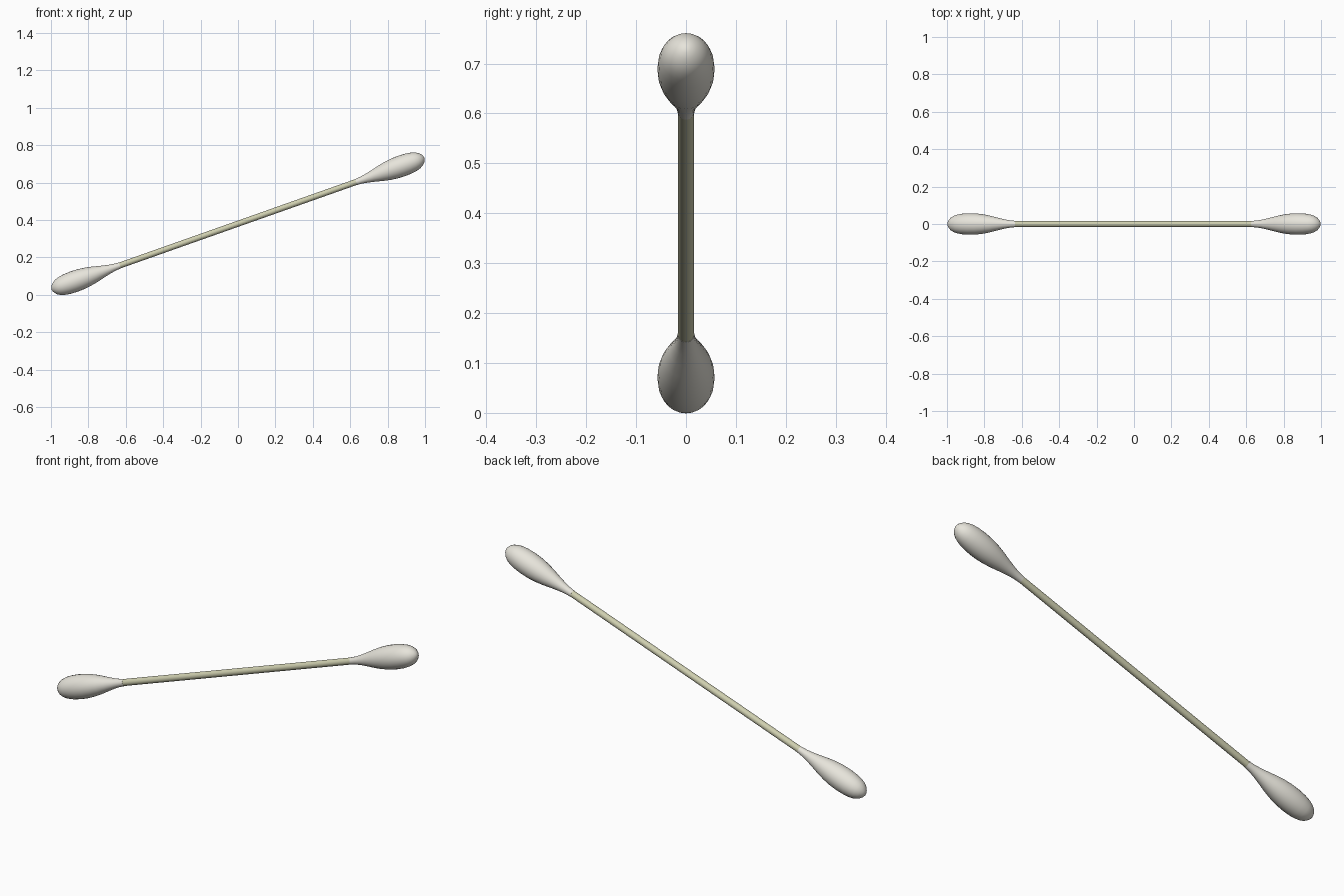
import bpy, bmesh, math
from mathutils import Matrix, Vector

if "Cube" in bpy.data.objects:
    bpy.data.objects.remove(bpy.data.objects["Cube"])

TILT = math.atan(0.353)
SIDES = 24
# swab axis is local x, tilted upwards to the right around the centre
PLACE = Matrix.Translation((0, 0, 0.38)) @ Matrix.Rotation(-TILT, 4, 'Y')


def material(name, color):
    m = bpy.data.materials.new(name)
    m.diffuse_color = color
    m.use_nodes = True
    m.node_tree.nodes["Principled BSDF"].inputs["Base Color"].default_value = m.diffuse_color
    return m


def lathe(name, profile, mat, xform):
    """Revolve (distance along axis, radius) points around local x, capping both ends."""
    bm = bmesh.new()
    rings = []
    for s, r in profile:
        if r == 0:
            rings.append([bm.verts.new((s, 0, 0))] * SIDES)
        else:
            rings.append([bm.verts.new((s, r * math.cos(a), r * math.sin(a)))
                          for a in (2 * math.pi * i / SIDES for i in range(SIDES))])
    for a, b in zip(rings, rings[1:]):
        for i in range(SIDES):
            j = (i + 1) % SIDES
            bm.faces.new(list(dict.fromkeys((a[i], a[j], b[j], b[i]))))
    for ring in (rings[0], rings[-1]):
        if ring[0] is not ring[1]:
            bm.faces.new(ring)
    bm.transform(xform)
    bmesh.ops.recalc_face_normals(bm, faces=bm.faces)
    me = bpy.data.meshes.new(name)
    bm.to_mesh(me)
    bm.free()
    ob = bpy.data.objects.new(name, me)
    bpy.context.collection.objects.link(ob)
    me.materials.append(mat)
    bpy.context.view_layer.objects.active = ob
    ob.select_set(True)
    bpy.ops.object.shade_smooth_by_angle(angle=math.radians(50))
    ob.select_set(False)
    return ob


cotton = material("cotton", (0.80, 0.78, 0.71, 1))
stick = material("stick", (0.62, 0.62, 0.43, 1))

# thin stick, running a little way into each bud
lathe("stick", [(-0.72, 0.016), (0.72, 0.016)], stick, PLACE)

# teardrop cotton buds
bud = [(0.67, 0.0165), (0.70, 0.019), (0.73, 0.024), (0.77, 0.033), (0.81, 0.043),
       (0.85, 0.051), (0.89, 0.056), (0.93, 0.0575), (0.97, 0.0555), (1.00, 0.0505),
       (1.02, 0.0440), (1.037, 0.034), (1.049, 0.021), (1.055, 0.010), (1.057, 0)]
for name, turn in (("upper_bud", 0), ("lower_bud", math.pi)):
    lathe(name, bud, cotton, PLACE @ Matrix.Rotation(turn, 4, 'Y'))
